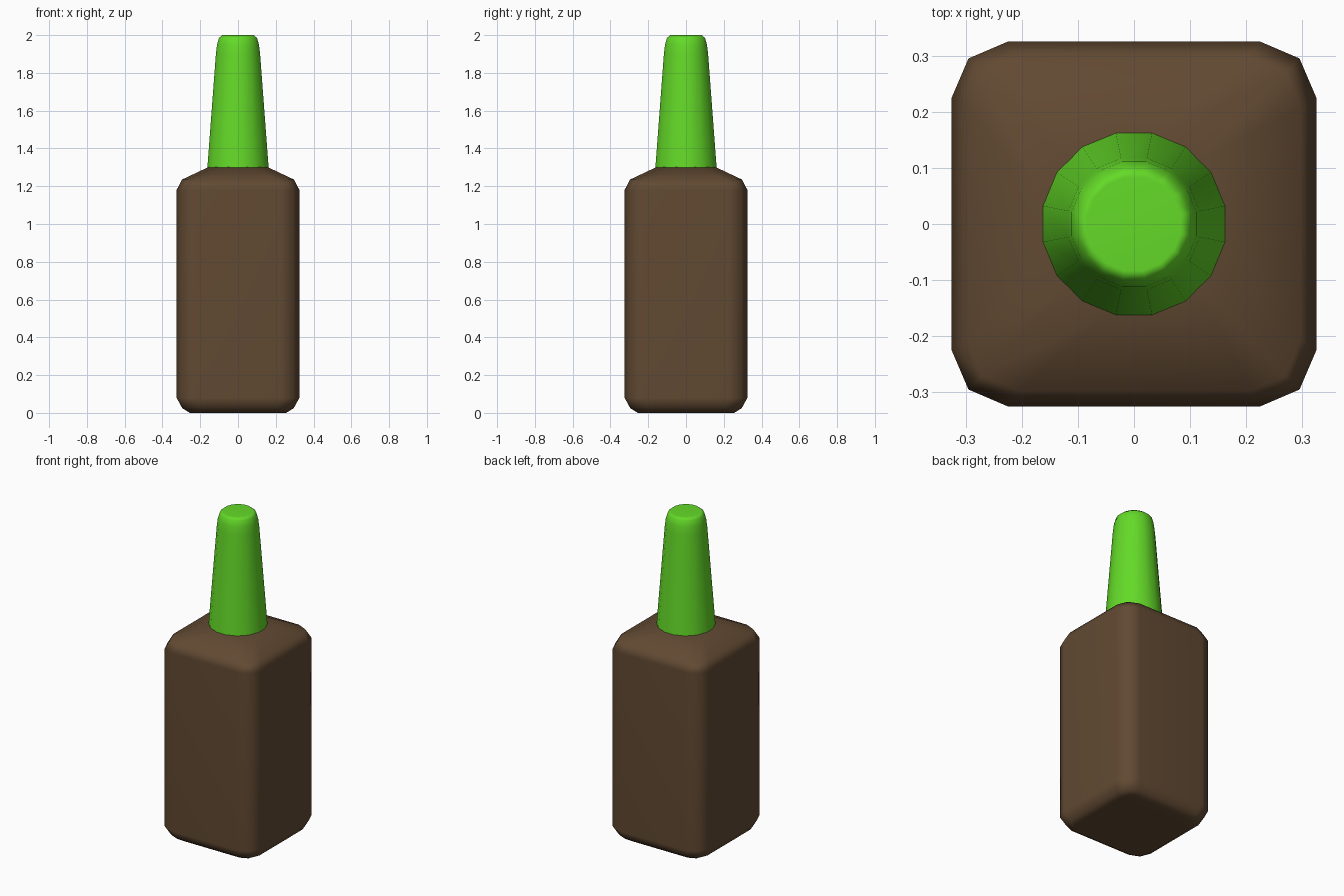
import bpy, bmesh, math

cube = bpy.data.objects.get("Cube")
if cube:
    bpy.data.objects.remove(cube, do_unlink=True)


def material(name, rgb):
    mat = bpy.data.materials.new(name)
    mat.use_nodes = True
    mat.diffuse_color = (*rgb, 1)
    bsdf = next(n for n in mat.node_tree.nodes if n.type == 'BSDF_PRINCIPLED')
    bsdf.inputs["Base Color"].default_value = (*rgb, 1)
    return mat


def rounded_square(half, cut, z):
    """Twelve points: a square whose corners are rounded in two steps."""
    corner = [(half, half - cut), (half - 0.3 * cut, half - 0.3 * cut), (half - cut, half)]
    ring = []
    for q in range(4):
        c, s = round(math.cos(q * math.pi / 2)), round(math.sin(q * math.pi / 2))
        ring += [(x * c - y * s, x * s + y * c, z) for x, y in corner]
    return ring


def circle(sides, apothem, z):
    """Regular polygon with flat sides facing the axes."""
    r = apothem / math.cos(math.pi / sides)
    angles = [(i + 0.5) * 2 * math.pi / sides for i in range(sides)]
    return [(r * math.cos(a), r * math.sin(a), z) for a in angles]


def loft(name, rings, mat):
    """Skin a stack of rings, close both ends and shade smoothly."""
    bm = bmesh.new()
    loops = [[bm.verts.new(p) for p in ring] for ring in rings]
    n = len(loops[0])
    for low, high in zip(loops, loops[1:]):
        for i in range(n):
            j = (i + 1) % n
            bm.faces.new((low[i], low[j], high[j], high[i]))
    bm.faces.new(loops[0][::-1])
    bm.faces.new(loops[-1])
    bmesh.ops.recalc_face_normals(bm, faces=bm.faces)
    mesh = bpy.data.meshes.new(name)
    bm.to_mesh(mesh)
    bm.free()
    mesh.materials.append(mat)
    obj = bpy.data.objects.new(name, mesh)
    bpy.context.collection.objects.link(obj)
    bpy.ops.object.select_all(action='DESELECT')
    obj.select_set(True)
    bpy.context.view_layer.objects.active = obj
    bpy.ops.object.shade_smooth_by_angle(angle=math.radians(50))
    weighted = obj.modifiers.new("Weighted Normal", 'WEIGHTED_NORMAL')
    weighted.keep_sharp = True
    return obj


brown = material("dark brown", (0.120, 0.067, 0.032))
green = material("bright green", (0.127, 0.701, 0.021))

# Bottle: square body with softened edges, sloping shoulder and round neck
body = [(0.255, 0.065, 0.0), (0.295, 0.085, 0.025), (0.325, 0.1, 0.08),
        (0.325, 0.1, 1.18), (0.297, 0.09, 1.235)]
loft("bottle", [rounded_square(*b) for b in body] + [circle(12, 0.155, 1.302)], brown)

# Cap: tapered handle with a rounded tip
cap = [(0.162, 1.30), (0.117, 1.90), (0.111, 1.95), (0.101, 1.985), (0.083, 2.0)]
loft("cap", [circle(16, r, z) for r, z in cap], green)
